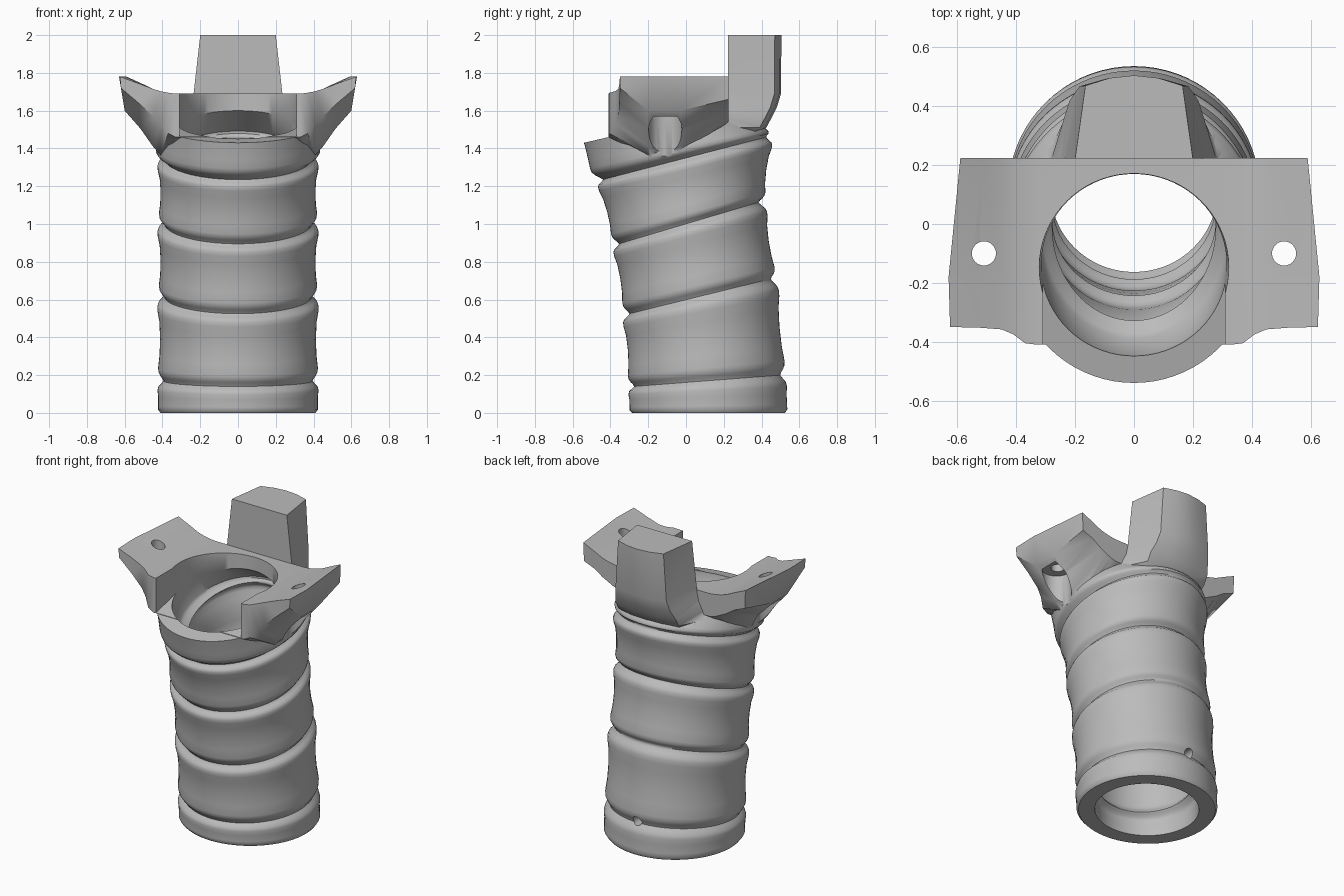
import bpy, bmesh
from math import sin, cos, pi
from mathutils import Matrix

old = bpy.data.objects.get("Cube")
if old:
    bpy.data.objects.remove(old, do_unlink=True)

grey = bpy.data.materials.new("plain grey")
grey.use_nodes = True
tone = (0.5, 0.5, 0.5, 1)
grey.diffuse_color = tone
grey.node_tree.nodes["Principled BSDF"].inputs["Base Color"].default_value = tone


def finish(name, bm):
    """Triangulate, face outward and store as an object."""
    bmesh.ops.triangulate(bm, faces=bm.faces)
    bm.normal_update()
    if bm.calc_volume(signed=True) < 0:
        bmesh.ops.reverse_faces(bm, faces=bm.faces)
    mesh = bpy.data.meshes.new(name)
    bm.to_mesh(mesh)
    bm.free()
    obj = bpy.data.objects.new(name, mesh)
    obj.data.materials.append(grey)
    bpy.context.collection.objects.link(obj)
    return obj


def loft(name, rings):
    """Skin a list of equal-length point rings and cap both ends."""
    bm = bmesh.new()
    rows = [[bm.verts.new(p) for p in ring] for ring in rings]
    n = len(rows[0])
    for a, b in zip(rows, rows[1:]):
        for i in range(n):
            j = (i + 1) % n
            bm.faces.new((a[i], a[j], b[j], b[i]))
    bm.faces.new(rows[0][::-1])
    bm.faces.new(rows[-1])
    bm.normal_update()
    return finish(name, bm)


def oval(yf, zf, yb, zb, w, out=0.0, n=72):
    """Tilted oval given by its front point, back point and half width."""
    ym, zm, ry, rz = (yf + yb) / 2, (zf + zb) / 2, (yb - yf) / 2, (zb - zf) / 2
    angles = [2 * pi * i / n for i in range(n)]
    return [((w + out) * sin(a), ym + (ry + out) * cos(a), zm + rz * cos(a)) for a in angles]


def cylinder(name, r, length, matrix):
    bm = bmesh.new()
    bmesh.ops.create_cone(bm, cap_ends=True, segments=32, radius1=r, radius2=r,
                          depth=length, matrix=matrix)
    return finish(name, bm)


def combine(target, other, operation):
    mod = target.modifiers.new(operation, 'BOOLEAN')
    mod.object, mod.operation, mod.solver = other, operation, 'EXACT'
    bpy.context.view_layer.objects.active = target
    bpy.ops.object.modifier_apply(modifier=mod.name)
    bpy.data.objects.remove(other, do_unlink=True)


# Groove lines up the grip: front y, front z, back y, back z, half width
grooves = [(-.305, 0, .545, 0, .43), (-.275, .14, .50, .20, .395),
           (-.30, .525, .45, .71, .39), (-.355, .895, .385, 1.115, .39),
           (-.44, 1.235, .425, 1.46, .39), (-.54, 1.43, .28, 1.62, .41)]
# Bulge of each band between grooves: height fraction, outward offset
foot = [(0, -.02), (.1, -.004), (.22, 0), (.5, .01), (.7, .021), (.83, .02), (.92, .008)]
band = [(0, 0), (.03, .006), (.06, .017), (.1, .026), (.15, .029), (.3, .022), (.5, .02),
        (.7, .025), (.82, .035), (.88, .036), (.92, .03), (.95, .017), (.98, .004)]
collar = [(0, 0), (.06, .012), (.12, .03), (.2, .04), (.3, .038), (.5, .026), (.8, .01)]
sections = []
for k, bulge in enumerate([foot, band, band, band, collar]):
    for t, out in bulge:
        line = [a + (b - a) * t for a, b in zip(grooves[k], grooves[k + 1])]
        sections.append((line, out))
sections.append((grooves[-1], 0))
grip = loft("ribbed_grip", [oval(*s, out) for s, out in sections])

# Mounting plate with raised wings, skinned across x
# x, front y, top z, front bottom z, keel z, back bottom z
wing = [(.33, -.41, 1.69, 1.46, 1.36, 1.54), (.37, -.405, 1.695, 1.48, 1.36, 1.55),
        (.41, -.375, 1.703, 1.53, 1.365, 1.57), (.45, -.358, 1.715, 1.57, 1.41, 1.59),
        (.53, -.352, 1.745, 1.64, 1.505, 1.63), (.63, -.35, 1.78, 1.72, 1.60, 1.66)]


def wing_section(side, x, yf, zt, fb, keel, bb):
    lean = max(0, (x - .45) / .18)
    back, low = x - .04 * lean, x - .03 * lean
    pts = [(x - .005 * lean, yf, zt), (x - .01 * lean, yf, fb), (low, -.2, keel),
           (low, -.03, keel), (back - .005 * lean, .225, bb), (back, .225, zt),
           (x, -.18, zt)]
    return [(side * px, y, z) for px, y, z in pts]


plate = loft("winged_plate", [wing_section(-1, *s) for s in reversed(wing)]
             + [wing_section(1, *s) for s in wing])


# Rear post flaring into the collar
def post_section(z, front, rear, y):
    half = [(front, .222), (rear, y - .035), (rear * .5, y - .009)]
    pts = half + [(0, y)] + [(-x, v) for x, v in reversed(half)]
    return [(x, v, z) for x, v in pts]


post = loft("rear_post", [post_section(*s) for s in [
    (1.46, .27, .19, .37), (1.51, .30, .22, .425), (1.56, .28, .22, .452),
    (1.62, .25, .20, .482), (1.69, .235, .185, .503), (2, .2, .165, .505)]])

combine(grip, plate, 'UNION')
combine(grip, post, 'UNION')

# Bore following the ribs, opening wide at the plate
bore = [oval(-.305, -.1, .545, -.1, .43, -.105)]
bore += [oval(*s, out - .112) for s, out in sections[1:-4]]
bore += [oval(-.445, 1.41, .17, 1.60, .315), oval(-.485, 1.9, .175, 1.9, .33)]
combine(grip, loft("bore", bore), 'DIFFERENCE')

# Front notch above the collar rim
notch = [[(x, -.8, 1.373), (x, -.16, 1.521), (x, -.16, 1.9), (x, -.8, 1.9)]
         for x in (-.31, .31)]
combine(grip, loft("notch", notch), 'DIFFERENCE')

# Screw holes with counterbores below, and a small drain hole at the back
for side in (-1, 1):
    place = Matrix.Translation((side * .51, -.1, 1.7))
    combine(grip, cylinder("screw_hole", .041, .6, place), 'DIFFERENCE')
    place = Matrix.Translation((side * .51, -.11, 1.465))
    combine(grip, cylinder("counterbore", .088, .21, place), 'DIFFERENCE')
place = Matrix.Translation((0, .5, .215)) @ Matrix.Rotation(pi / 2, 4, 'X')
combine(grip, cylinder("drain_hole", .03, .4, place), 'DIFFERENCE')

# Soft ribs, crisp plate edges
bpy.ops.object.select_all(action='DESELECT')
grip.select_set(True)
bpy.context.view_layer.objects.active = grip
bpy.ops.object.shade_smooth_by_angle(angle=pi / 4)
